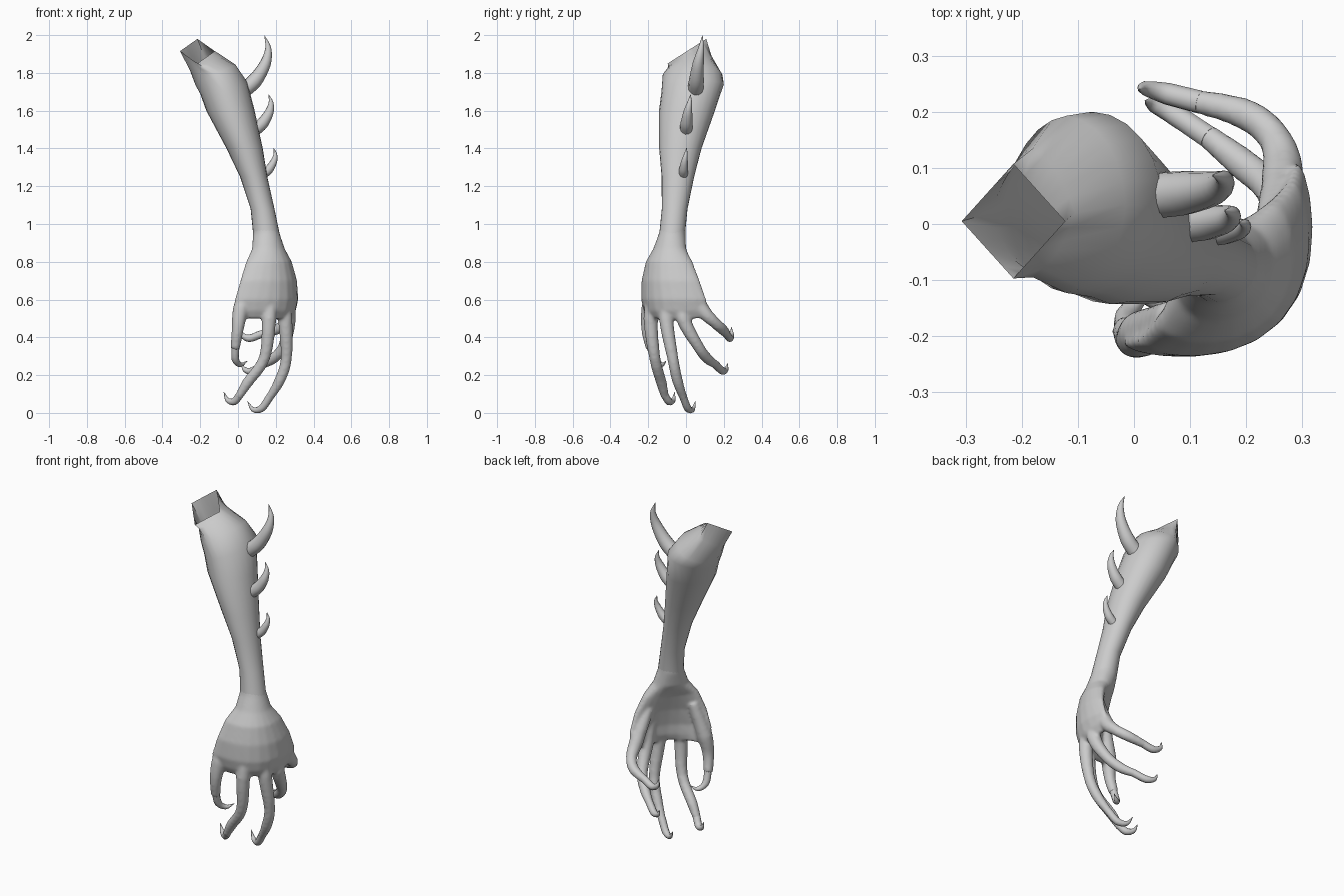
import bpy, math
from mathutils import Vector as V

if "Cube" in bpy.data.objects:
    bpy.data.objects.remove(bpy.data.objects["Cube"])


def shade(obs, angle=50):
    bpy.ops.object.select_all(action='DESELECT')
    for ob in obs:
        ob.select_set(True)
    bpy.context.view_layer.objects.active = obs[0]
    bpy.ops.object.shade_smooth_by_angle(angle=math.radians(angle))


def make(name, rings, caps=True):
    """Skin a list of equal-sized rings into a mesh with outward normals."""
    n = len(rings[0])
    faces = []
    for i in range(len(rings) - 1):
        for j in range(n):
            k = (j + 1) % n
            faces.append((i * n + j, i * n + k, (i + 1) * n + k, (i + 1) * n + j))
    if caps:
        o = (len(rings) - 1) * n
        faces += [tuple(reversed(range(n))), tuple(range(o, o + n))]
    me = bpy.data.meshes.new(name)
    me.from_pydata([tuple(p) for r in rings for p in r], [], faces)
    ob = bpy.data.objects.new(name, me)
    bpy.context.collection.objects.link(ob)
    bpy.ops.object.select_all(action='DESELECT')
    bpy.context.view_layer.objects.active = ob
    ob.select_set(True)
    bpy.ops.object.mode_set(mode='EDIT')
    bpy.ops.mesh.select_all(action='SELECT')
    bpy.ops.mesh.normals_make_consistent(inside=False)
    bpy.ops.object.mode_set(mode='OBJECT')
    return ob


def spline(pts, radii, steps=4):
    """Catmull-Rom through points, with linear radii."""
    P = [V(p) for p in pts]
    P = [P[0] * 2 - P[1]] + P + [P[-1] * 2 - P[-2]]
    out = []
    for i in range(1, len(P) - 2):
        a, b, c, d = P[i - 1:i + 3]
        for s in range(steps):
            t = s / steps
            q = 0.5 * (2 * b + (c - a) * t + (2 * a - 5 * b + 4 * c - d) * t * t
                       + (3 * b - a - 3 * c + d) * t ** 3)
            out.append((q, radii[i - 1] * (1 - t) + radii[i] * t))
    out.append((P[-2], radii[-1]))
    return out


def tube(name, pts, radii, n=12):
    path = spline(pts, radii)
    rings, u = [], None
    for i, (p, r) in enumerate(path):
        t = (path[min(i + 1, len(path) - 1)][0] - path[max(i - 1, 0)][0]).normalized()
        if u is None:
            u = t.orthogonal()
        u = (u - t * u.dot(t)).normalized()
        w = t.cross(u)
        rings.append([p + (u * math.cos(2 * math.pi * j / n)
                           + w * math.sin(2 * math.pi * j / n)) * r for j in range(n)])
    return make(name, rings)


# Forearm rings: centre, x half width, x tilt, y half width, y tilt; first is the open end
N = 24
arm = [
    (-.215, .005, 1.915, .092, 0, .102, .065),
    (-.18, .02, 1.86, .075, .045, .115, .03),
    (-.12, .035, 1.79, .105, .055, .158, 0),
    (-.075, .035, 1.72, .125, .03, .165, .02),
    (-.04, .005, 1.60, .128, 0, .148, 0),
    (.035, -.03, 1.40, .096, 0, .112, 0),
    (.083, -.043, 1.25, .072, 0, .086, 0),
    (.13, -.06, 1.08, .063, 0, .068, 0),
    (.15, -.073, .95, .07, 0, .068, 0),
]
rings = []
for i, (x, y, z, a, ta, b, tb) in enumerate(arm):
    k = max(0, 1 - .45 * i)     # open end is nearly square
    ring = []
    for j in range(N):
        co, si = math.cos(2 * math.pi * j / N), math.sin(2 * math.pi * j / N)
        f = 1 - k + k / (abs(co) + abs(si))
        ring.append(V((x, y, z)) + V((a * co, b * si, ta * co + tb * si)) * f)
    rings.append(ring)
shade([make("forearm", rings, caps=False)])

# Cupped hand rings: x, y, z, half width, half thickness, bend
palm = [
    (.13, -.06, 1.08, .055, .055, 0),
    (.15, -.073, .95, .0705, .0705, 0),
    (.165, -.09, .87, .096, .076, .01),
    (.19, -.115, .80, .152, .074, .048),
    (.212, -.13, .70, .198, .066, .083),
    (.224, -.136, .60, .226, .054, .118),
    (.222, -.132, .54, .222, .044, .13),
    (.220, -.128, .50, .205, .026, .13),
]
d, m = V((.69, .724, 0)), V((-.724, .69, 0))
rings = []
for x, y, z, w, t, bend in palm:
    ring = []
    for j in range(N):
        q = 2 * math.pi * j / N - math.pi / 4
        ring.append(V((x, y, z)) + d * w * math.cos(q)
                    + m * (t * math.sin(q) + bend * math.cos(q) ** 2))
    rings.append(ring)
hand = make("hand", rings)

# Fingers with their claws: each claw starts at the fingertip
fingers, horns = [], []


def digit(name, pts, claw):
    radii = [.031, .039, .03, .029, .021]
    if len(pts) == 4:
        radii = [.031, .043, .032, .026]
    fingers.append(tube(name, pts, radii))
    tip, prev = V(pts[-1]), V(pts[-2])
    root = tip + (prev - tip).normalized() * .02
    horns.append(tube(name + "_claw", [root] + claw, [.021, .02, .013, .001], 10))


digit("thumb", [(.07, -.165, .74), (.015, -.195, .55), (-.002, -.205, .44), (-.015, -.187, .34)],
      [(-.014, -.165, .285), (.013, -.13, .255), (.05, -.105, .275)])
digit("index", [(.175, -.165, .70), (.165, -.187, .5), (.14, -.165, .29), (.05, -.13, .16), (0, -.11, .08)],
      [(-.02, -.09, .06), (-.055, -.068, .068), (-.075, -.06, .11)])
digit("middle", [(.24, -.1, .7), (.25, -.105, .5), (.256, -.07, .29), (.22, -.045, .17), (.16, -.01, .07)],
      [(.125, .01, .024), (.08, .035, .018), (.05, .05, .062)])
digit("ring", [(.25, -.05, .68), (.268, -.015, .5), (.245, .06, .36), (.19, .11, .29), (.12, .165, .25)],
      [(.075, .193, .222), (.035, .212, .23), (.02, .22, .262)])
digit("little", [(.245, 0, .72), (.265, .085, .55), (.252, .15, .48), (.2, .195, .44), (.1, .222, .41)],
      [(.06, .232, .395), (.02, .242, .415), (.01, .24, .455)])

# Fuse the palm and fingers into one smooth skin
bpy.ops.object.select_all(action='DESELECT')
for ob in fingers + [hand]:
    ob.select_set(True)
bpy.context.view_layer.objects.active = hand
bpy.ops.object.join()
mod = hand.modifiers.new("fuse", 'REMESH')
mod.mode, mod.voxel_size = 'VOXEL', .008
mod = hand.modifiers.new("relax", 'SMOOTH')
mod.factor, mod.iterations = .5, 9
bpy.ops.object.modifier_apply(modifier="fuse")
bpy.ops.object.modifier_apply(modifier="relax")
shade([hand], 80)

# Curved spikes along the outer forearm: base position, size, base radius
for i, (x, y, z, s, r) in enumerate([(.02, .05, 1.70, 1, .042), (.085, .0, 1.495, .64, .034),
                                     (.13, -.015, 1.26, .48, .025)]):
    shape = [(0, 0, 0), (.07, .005, .06), (.125, .015, .15), (.14, .03, .23), (.12, .037, .298)]
    pts = [V((x, y, z)) + V(p) * s for p in shape]
    horns.append(tube("arm_spike_%d" % (i + 1), pts, [r, r * .95, r * .7, r * .38, .001]))
shade(horns)
